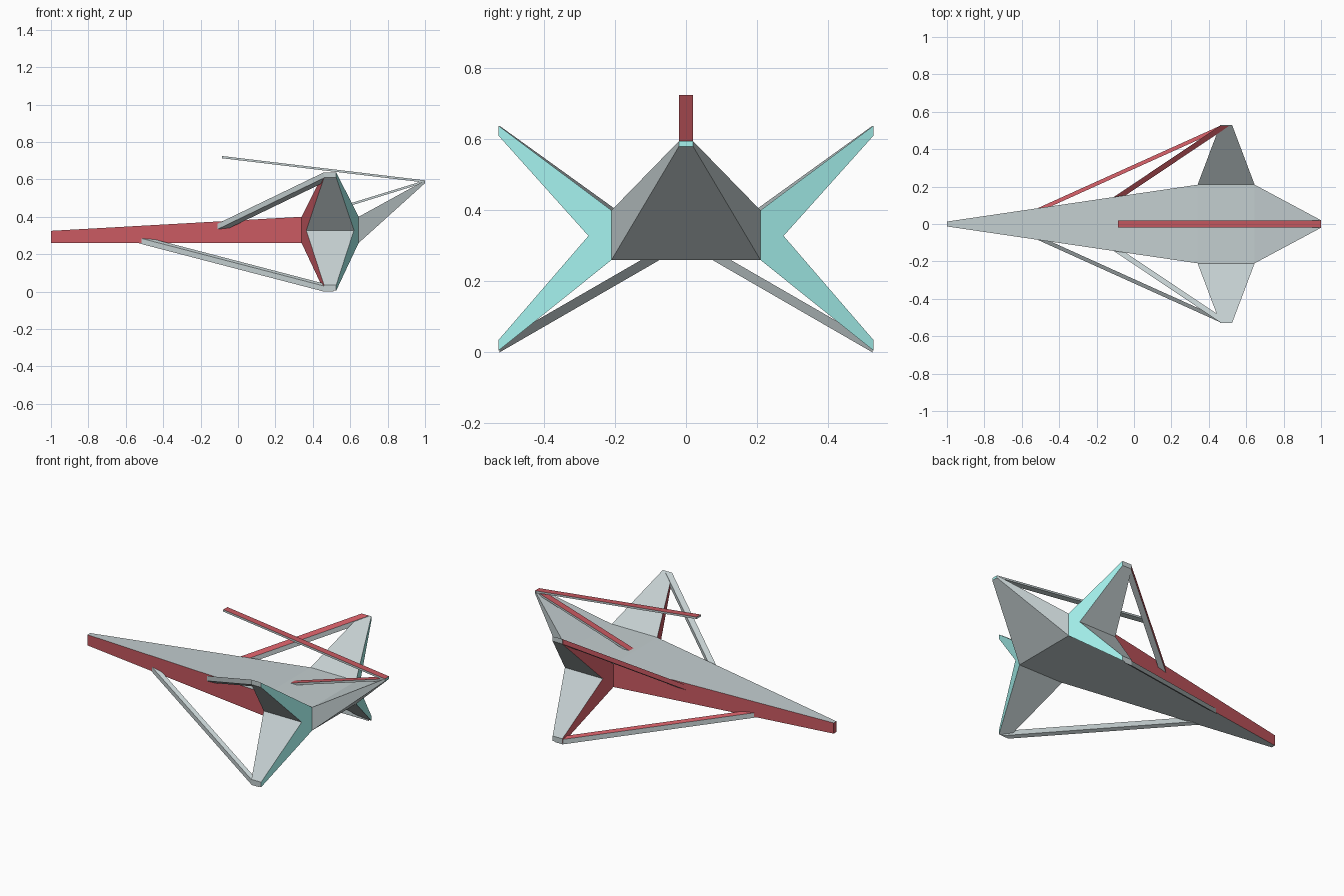
import bpy, bmesh

if "Cube" in bpy.data.objects:
    bpy.data.objects.remove(bpy.data.objects["Cube"])

def material(name, color):
    m = bpy.data.materials.new(name)
    m.diffuse_color = color
    m.use_nodes = True
    m.node_tree.nodes["Principled BSDF"].inputs["Base Color"].default_value = m.diffuse_color
    return m

MATS = [material("hull_grey", (0.55, 0.62, 0.63, 1)),
        material("red", (0.58, 0.10, 0.12, 1)),
        material("cyan", (0.38, 0.90, 0.86, 1))]
GREY, RED, CYAN = range(3)


def loft(name, rings, sides, start=GREY, end=GREY):
    """Skin matching rings; sides[span][edge] gives each face's material."""
    bm = bmesh.new()
    vs = [[bm.verts.new(p) for p in r] for r in rings]
    n = len(rings[0])
    for s, (a, b) in enumerate(zip(vs, vs[1:])):
        for i in range(n):
            j = (i + 1) % n
            bm.faces.new((a[i], a[j], b[j], b[i])).material_index = sides[s][i]
    bm.faces.new(vs[0]).material_index = start
    bm.faces.new(vs[-1]).material_index = end
    bmesh.ops.recalc_face_normals(bm, faces=bm.faces)
    me = bpy.data.meshes.new(name)
    bm.to_mesh(me)
    bm.free()
    for m in MATS:
        me.materials.append(m)
    ob = bpy.data.objects.new(name, me)
    bpy.context.collection.objects.link(ob)
    return ob


def section(x, w, z0, z1):
    return [(x, -w, z1), (x, w, z1), (x, w, z0), (x, -w, z0)]


# Hull: needle nose, wide middle, raised tail tip
loft("hull",
     [section(-1, 0.013, 0.26, 0.325), section(0.34, 0.21, 0.26, 0.40),
      section(0.645, 0.21, 0.26, 0.40), section(1, 0.02, 0.58, 0.595)],
     [[GREY, RED, GREY, RED], [GREY] * 4, [GREY] * 4], RED, CYAN)

# Forked wings: one chevron profile (y, z, front x, rear x) per side
WING = [(0.21, 0.26, 0.34, 0.645), (0.21, 0.40, 0.34, 0.645),
        (0.528, 0.638, 0.46, 0.525), (0.528, 0.61, 0.46, 0.525),
        (0.275, 0.328, 0.365, 0.62),
        (0.528, 0.035, 0.46, 0.525), (0.528, 0.005, 0.46, 0.525)]


def strut(name, outer, inner, sides):
    """Bar between two (x, y, z) ends, 0.05 long in x and 0.03 high."""
    rings = [[(x, y, z + 0.03), (x + 0.05, y, z + 0.03),
              (x + 0.05, y, z), (x, y, z)] for x, y, z in (outer, inner)]
    rings = [[r[0], r[1], r[2], r[3]] for r in rings]
    loft(name, rings, [sides])


for side, s in (("left", 1), ("right", -1)):
    loft("wing_" + side,
         [[(f, s * y, z) for y, z, f, b in WING],
          [(b, s * y, z) for y, z, f, b in WING]],
         [[GREY] * 7], RED, CYAN)
    # Braces from the wing tips to the hull
    c = RED if s > 0 else GREY
    strut("upper_brace_" + side, (0.46, s * 0.525, 0.608), (-0.11, s * 0.143, 0.333),
          [c, GREY, GREY, c])
    strut("lower_brace_" + side, (0.46, s * 0.525, 0.0), (-0.53, s * 0.078, 0.258),
          [c, GREY, GREY, GREY])

# Flat booms running forward from the tail tip, red on top
TAIL = section(1, 0.02, 0.583, 0.595)
loft("upper_boom", [section(-0.085, 0.02, 0.713, 0.725), TAIL],
     [[RED, GREY, GREY, GREY]])
loft("lower_boom", [section(0.34, 0.02, 0.378, 0.392), TAIL],
     [[RED, GREY, GREY, GREY]])
